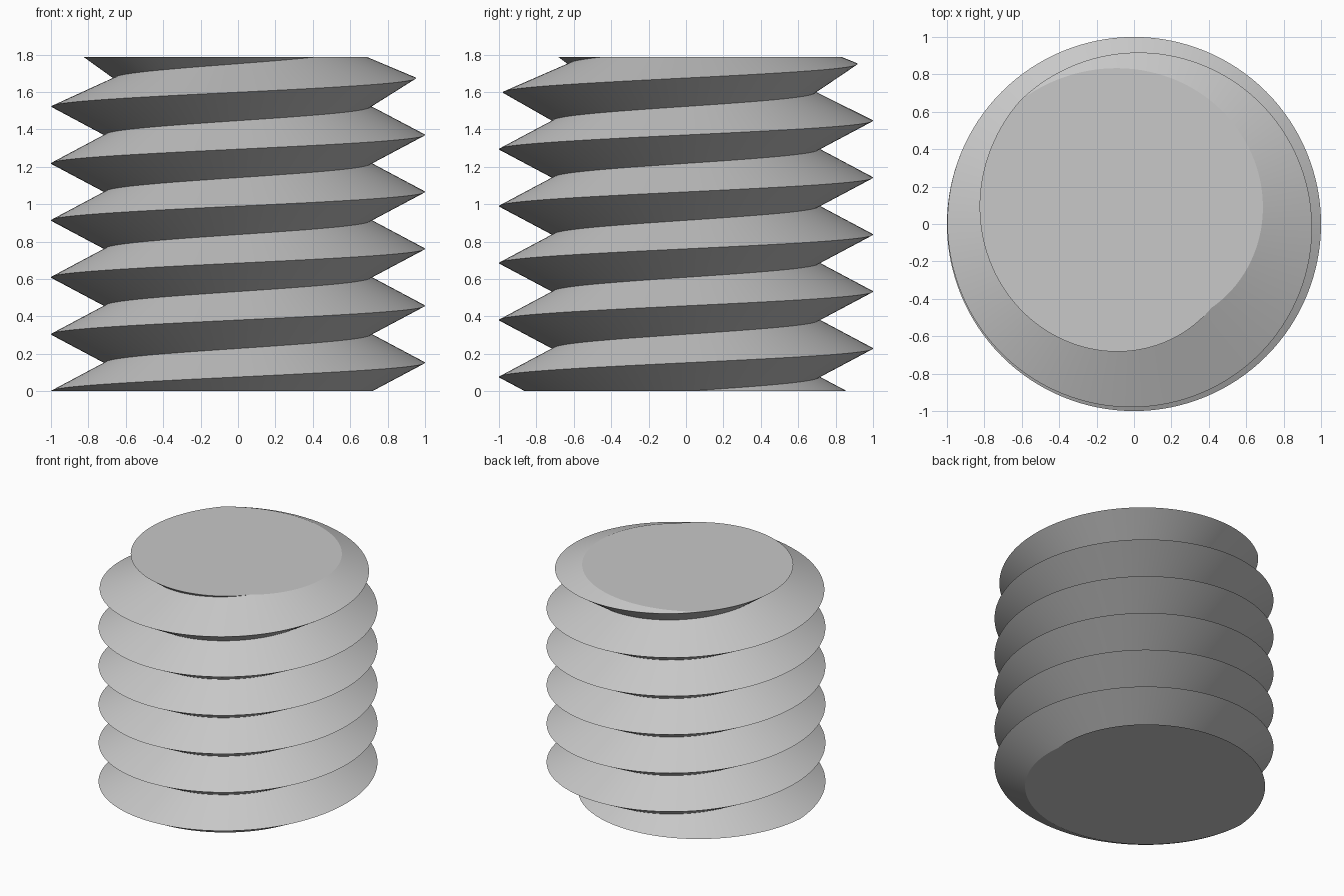
import bpy
import bmesh
import math

if "Cube" in bpy.data.objects:
    bpy.data.objects.remove(bpy.data.objects["Cube"], do_unlink=True)

PITCH = 0.3045      # rise per turn
CREST, ROOT = 1.0, 0.712
HEIGHT = 1.787
SEGMENTS = 128      # steps per turn
TAPER_START, TAPER_LENGTH, TAPER_DEPTH = 1.5, 0.32, 0.12

# Plain grey metal
steel = bpy.data.materials.new("grey_metal")
steel.use_nodes = True
grey = (0.58, 0.58, 0.58, 1.0)
steel.diffuse_color = grey
steel.node_tree.nodes["Principled BSDF"].inputs["Base Color"].default_value = grey


def helix_vert(bm, step, radius, lift):
    """Point on a right-handed helix that narrows near the top."""
    turns = step / SEGMENTS
    angle = math.pi + math.tau * turns
    z = PITCH * turns + lift
    t = max(0.0, (z - TAPER_START) / TAPER_LENGTH)
    r = radius - TAPER_DEPTH * min(t, 1.5) ** 1.5
    return bm.verts.new((r * math.cos(angle), r * math.sin(angle), z))


# Thread: crest and root helices joined by two sloping flanks
bm = bmesh.new()
steps = range(int(-1.5 * SEGMENTS), int(7.5 * SEGMENTS))
crest = [helix_vert(bm, s, CREST, 0.0) for s in steps]
root = [helix_vert(bm, s, ROOT, PITCH / 2) for s in steps]
for i in range(len(crest) - 1):
    bm.faces.new((crest[i], crest[i + 1], root[i + 1], root[i]))
    j = i + SEGMENTS
    if j + 1 < len(crest):
        bm.faces.new((root[i], root[i + 1], crest[j + 1], crest[j]))

# Trim both ends flat and cap them
for z, direction in ((0.0, -1), (HEIGHT, 1)):
    cut = bmesh.ops.bisect_plane(
        bm, geom=bm.verts[:] + bm.edges[:] + bm.faces[:], dist=1e-6,
        plane_co=(0, 0, z), plane_no=(0, 0, direction), clear_outer=True)
    rim = [e for e in cut["geom_cut"]
           if isinstance(e, bmesh.types.BMEdge) and e.is_boundary]
    bmesh.ops.edgeloop_fill(bm, edges=rim)
bmesh.ops.recalc_face_normals(bm, faces=bm.faces[:])

mesh = bpy.data.meshes.new("threaded_rod")
bm.to_mesh(mesh)
bm.free()
mesh.materials.append(steel)
rod = bpy.data.objects.new("threaded_rod", mesh)
bpy.context.collection.objects.link(rod)

# Smooth flanks with crisp crest, root and end edges
bpy.ops.object.select_all(action="DESELECT")
rod.select_set(True)
bpy.context.view_layer.objects.active = rod
bpy.ops.object.shade_smooth_by_angle(angle=math.radians(20))
